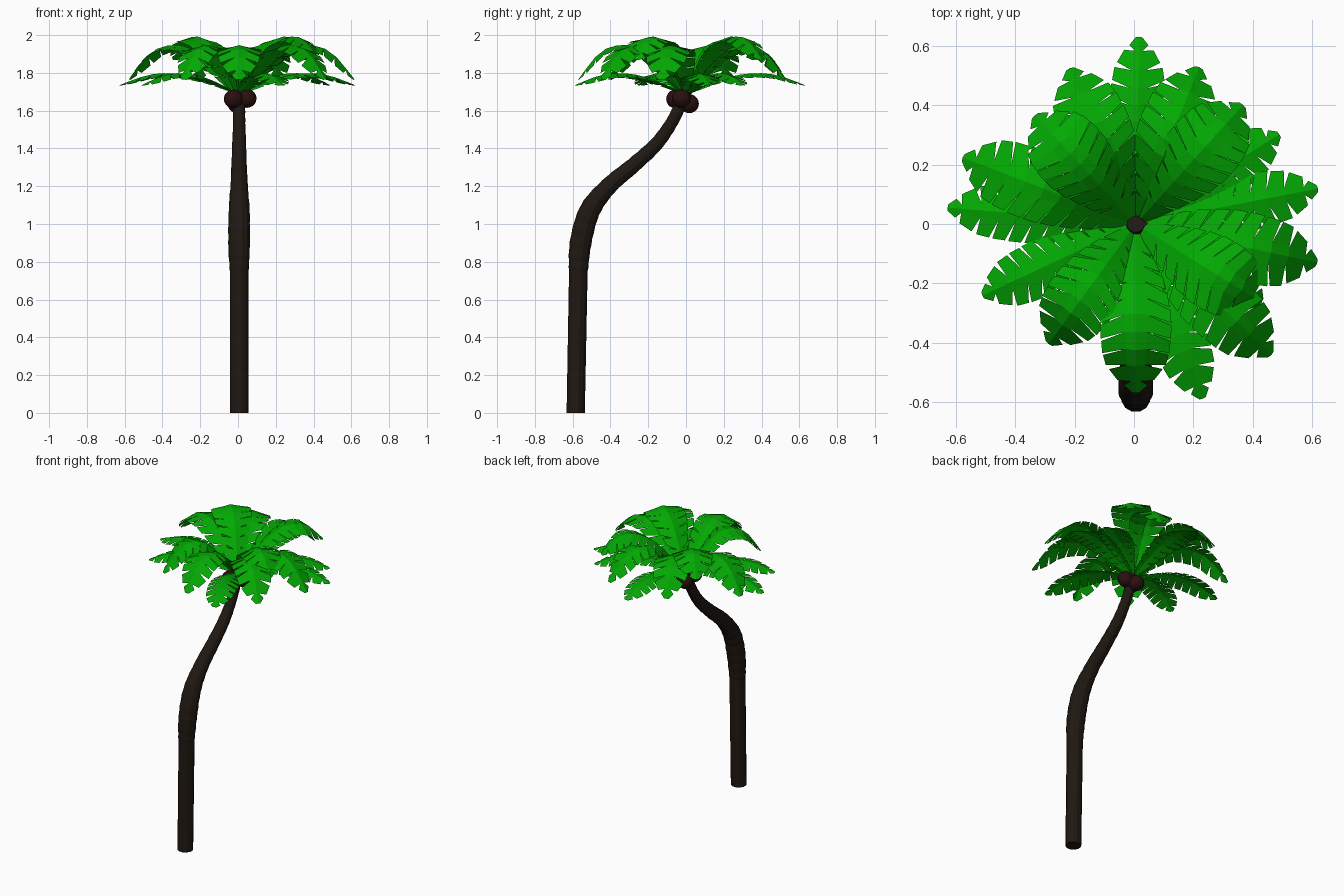
import bpy, bmesh, math
from mathutils import Vector

if "Cube" in bpy.data.objects:
    bpy.data.objects.remove(bpy.data.objects["Cube"])


def material(name, rgb):
    m = bpy.data.materials.new(name)
    m.diffuse_color = (*rgb, 1)
    m.use_nodes = True
    m.node_tree.nodes["Principled BSDF"].inputs["Base Color"].default_value = m.diffuse_color
    return m


BARK = material("bark", (0.014, 0.009, 0.006))
LEAF = material("leaf", (0.001, 0.4, 0.001))
NUT = material("nut", (0.025, 0.005, 0.005))
CX = .006  # the tree stands a touch right of centre


def finish(bm, name, mat):
    me = bpy.data.meshes.new(name)
    bm.to_mesh(me)
    bm.free()
    me.materials.append(mat)
    ob = bpy.data.objects.new(name, me)
    bpy.context.collection.objects.link(ob)
    return ob


def spline(pts, t):
    """Catmull-Rom point at t in 0..1 through tuples pts."""
    n = len(pts) - 1
    i = min(int(t * n), n - 1)
    u = t * n - i
    p = [Vector(pts[max(0, min(n, i + k))]) for k in (-1, 0, 1, 2)]
    return 0.5 * (2 * p[1] + (p[2] - p[0]) * u
                  + (2 * p[0] - 5 * p[1] + 4 * p[2] - p[3]) * u * u
                  + (3 * p[1] - p[0] - 3 * p[2] + p[3]) * u ** 3)


# trunk: (y, z, radius); straight foot, then a ringed curved upper part
PATH = [(-.57, .75, .051), (-.558, .9, .058), (-.51, 1.07, .056), (-.41, 1.2, .046),
        (-.28, 1.31, .041), (-.16, 1.42, .037), (-.08, 1.53, .033), (-.03, 1.63, .032), (0, 1.71, .03)]
SIDES, RINGS = 12, 40
bm = bmesh.new()
stations = [((-.584, 0, .05), 0)]
for k in range(RINGS + 1):
    stations.append((spline(PATH, k / RINGS), k))
rings = []
for i, (s, k) in enumerate(stations):
    a = Vector(stations[max(i - 1, 0)][0][:2])
    b = Vector(stations[min(i + 1, RINGS + 1)][0][:2])
    d = (b - a).normalized()
    if i < 2:
        d = Vector((0, 1))
    r = s[2] * (1.04 if k % 2 else 1)
    ring = []
    for j in range(SIDES):
        w = 2 * math.pi * (j + .5) / SIDES
        q = r * math.sin(w)
        ring.append(bm.verts.new((CX + r * math.cos(w), s[0] + q * d.y, s[1] - q * d.x)))
    rings.append(ring)
for a, b in zip(rings, rings[1:]):
    for j in range(SIDES):
        k = (j + 1) % SIDES
        bm.faces.new((a[j], a[k], b[k], b[j]))
bm.faces.new(rings[0][::-1])
bm.faces.new(rings[-1])
finish(bm, "trunk", BARK)

# coconuts
for i, c in enumerate([(-.025, -.055, 1.662), (.048, -.025, 1.665), (-.005, .018, 1.637)]):
    bm = bmesh.new()
    bmesh.ops.create_uvsphere(bm, u_segments=16, v_segments=10, radius=.05)
    bmesh.ops.translate(bm, vec=c, verts=bm.verts)
    ob = finish(bm, f"coconut_{i + 1}", NUT)
    ob.data.shade_smooth()

# frond midribs per tier: (fraction of reach, height)
RIBS = {
    "low": [(.02, 1.69), (.25, 1.755), (.5, 1.795), (.75, 1.79), (1, 1.735)],
    "mid": [(.02, 1.68), (.22, 1.82), (.48, 1.94), (.77, 1.92), (1, 1.765)],
    "top": [(.02, 1.68), (.25, 1.86), (.5, 1.97), (.77, 1.985), (1, 1.87)],
}
WIDTH = [(0, .012), (0, .06), (0, .1), (0, .122), (0, .12), (0, .098), (0, .012)]
LEAFLETS, FOLD = 11, math.radians(14)
SCALE = {"low": .8, "mid": 1, "top": 1.05}


def frond(name, angle, reach, tier):
    """Folded leaf blade, slotted into leaflets along both edges."""
    bm = bmesh.new()
    a = math.radians(angle)
    out, lat = Vector((math.cos(a), math.sin(a), 0)), Vector((-math.sin(a), math.cos(a), 0))

    def rib(t):
        p = spline(RIBS[tier], t)
        return out * (p[0] * reach) + Vector((CX, 0, p[1]))

    def point(t, f, side, sweep=0):
        tan = (rib(min(t + .02, 1)) - rib(min(t + .02, 1) - .04)).normalized()
        nor = lat.cross(tan)
        if nor.z < 0:
            nor = -nor
        w = spline(WIDTH, t)[1] * SCALE[tier] * f
        sv = lat * side * math.cos(FOLD) - nor * math.sin(FOLD)
        return rib(t) + sv * w + tan * sweep * w

    for side in (1, -1):
        for i in range(LEAFLETS):
            t0, t1 = i / LEAFLETS, (i + 1) / LEAFLETS
            gap = .3 * (t1 - t0) if i > 1 else 0
            strips = [(rib(t0), rib(t1)),
                      (point(t0, .3, side), point(t1, .3, side)),
                      (point(t0 + gap, 1, side, .15), point(t1 - gap * .3, 1, side, .25))]
            rows = [[bm.verts.new(p) for p in s] for s in strips]
            for u, v in zip(rows, rows[1:]):
                f = (u[0], u[1], v[1], v[0])
                bm.faces.new(f if side < 0 else f[::-1])
    bmesh.ops.remove_doubles(bm, verts=bm.verts, dist=.0005)
    bmesh.ops.recalc_face_normals(bm, faces=bm.faces)
    if sum(f.normal.z for f in bm.faces) < 0:
        bmesh.ops.reverse_faces(bm, faces=bm.faces)
    finish(bm, name, LEAF)


# crown: (compass angle, reach) of every frond
CROWN = {
    "low": [(89, .63), (32, .57), (11, .625), (-69, .63), (-155, .57), (175, .636)],
    "mid": [(68, .57), (-12, .625), (-44, .635), (-90, .57), (-126, .5), (159, .625), (113, .57)],
    "top": [(48, .54), (133, .5), (-32, .5)],
}
for tier, leaves in CROWN.items():
    for i, (angle, reach) in enumerate(leaves):
        frond(f"{tier}_frond_{i + 1}", angle, reach, tier)
